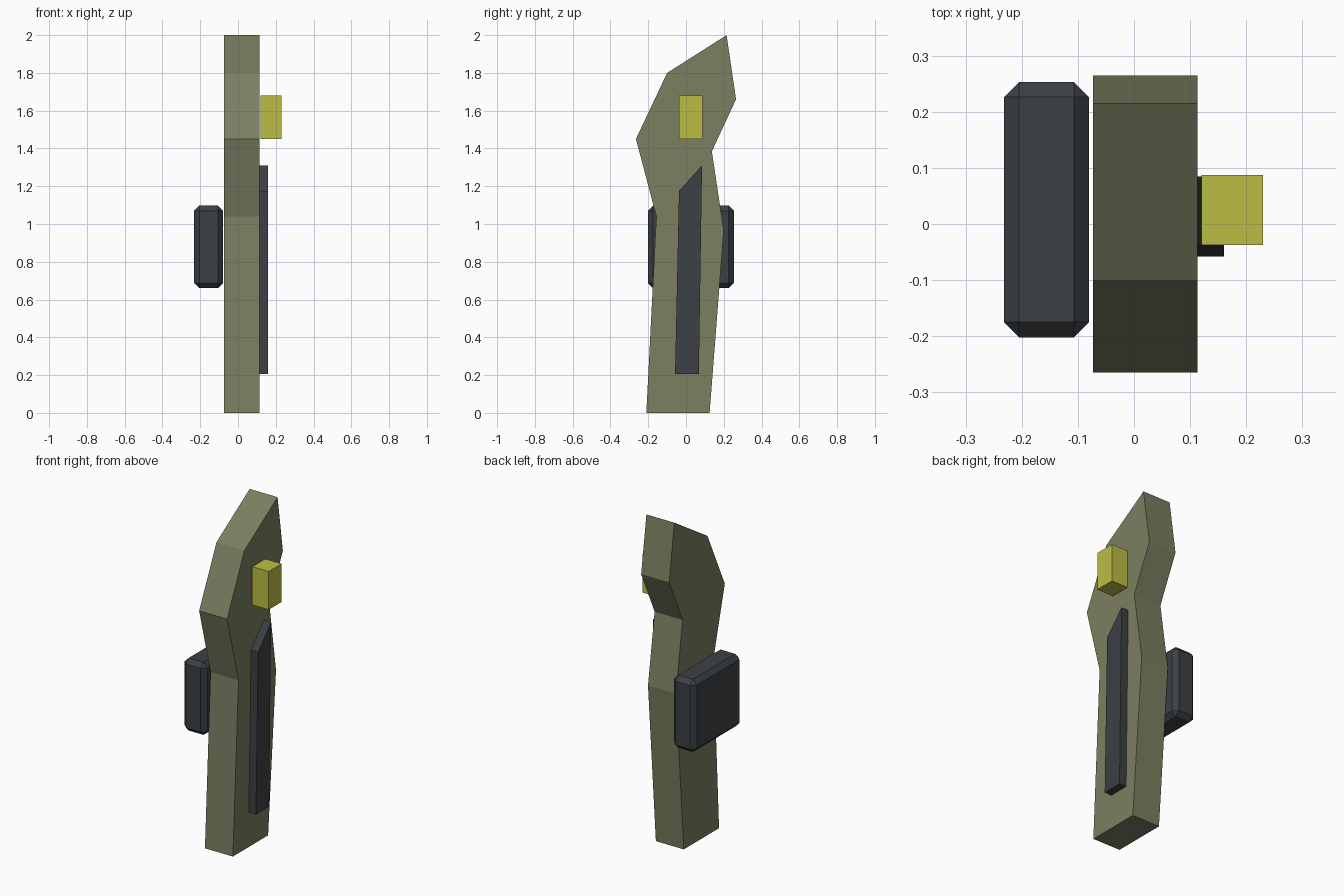
import bpy, bmesh

if "Cube" in bpy.data.objects:
    bpy.data.objects.remove(bpy.data.objects["Cube"])


def material(name, rgb):
    m = bpy.data.materials.new(name)
    m.diffuse_color = (*rgb, 1)
    m.use_nodes = True
    m.node_tree.nodes["Principled BSDF"].inputs["Base Color"].default_value = m.diffuse_color
    return m


def extrude_profile(name, profile, x0, x1, mat, bevel=0):
    """Extrude a (y, z) outline along x from x0 to x1."""
    bm = bmesh.new()
    face = bm.faces.new([bm.verts.new((x0, y, z)) for y, z in profile])
    ext = bmesh.ops.extrude_face_region(bm, geom=[face])
    verts = [v for v in ext["geom"] if isinstance(v, bmesh.types.BMVert)]
    bmesh.ops.translate(bm, verts=verts, vec=(x1 - x0, 0, 0))
    bmesh.ops.recalc_face_normals(bm, faces=bm.faces)
    if bevel:
        bmesh.ops.bevel(bm, geom=bm.edges[:], offset=bevel, segments=1,
                        affect='EDGES', profile=0.5)
    mesh = bpy.data.meshes.new(name)
    bm.to_mesh(mesh)
    bm.free()
    mesh.materials.append(mat)
    obj = bpy.data.objects.new(name, mesh)
    bpy.context.collection.objects.link(obj)
    return obj


def rect(y0, y1, z0, z1):
    return [(y0, z0), (y1, z0), (y1, z1), (y0, z1)]


olive = material("olive", (0.20, 0.21, 0.12))
dark = material("dark_grey", (0.045, 0.052, 0.06))
yellow = material("yellow", (0.50, 0.51, 0.06))

# Main angular body
extrude_profile("body", [
    (-0.21, 0), (0.125, 0), (0.20, 0.965), (0.137, 1.385), (0.265, 1.66),
    (0.215, 2.0), (-0.10, 1.80), (-0.265, 1.45), (-0.157, 1.04)],
    -0.073, 0.113, olive)

# Slanted strip on the right side
extrude_profile("side_strip", [
    (-0.058, 0.207), (0.068, 0.207), (0.085, 1.31), (-0.037, 1.175)],
    0.113, 0.16, dark)

# Yellow block on the upper right
extrude_profile("yellow_block", rect(-0.037, 0.087, 1.45, 1.68),
                0.12, 0.23, yellow)

# Chamfered box on the left side
extrude_profile("side_box", rect(-0.202, 0.253, 0.66, 1.097),
                -0.232, -0.08, dark, bevel=0.027)
